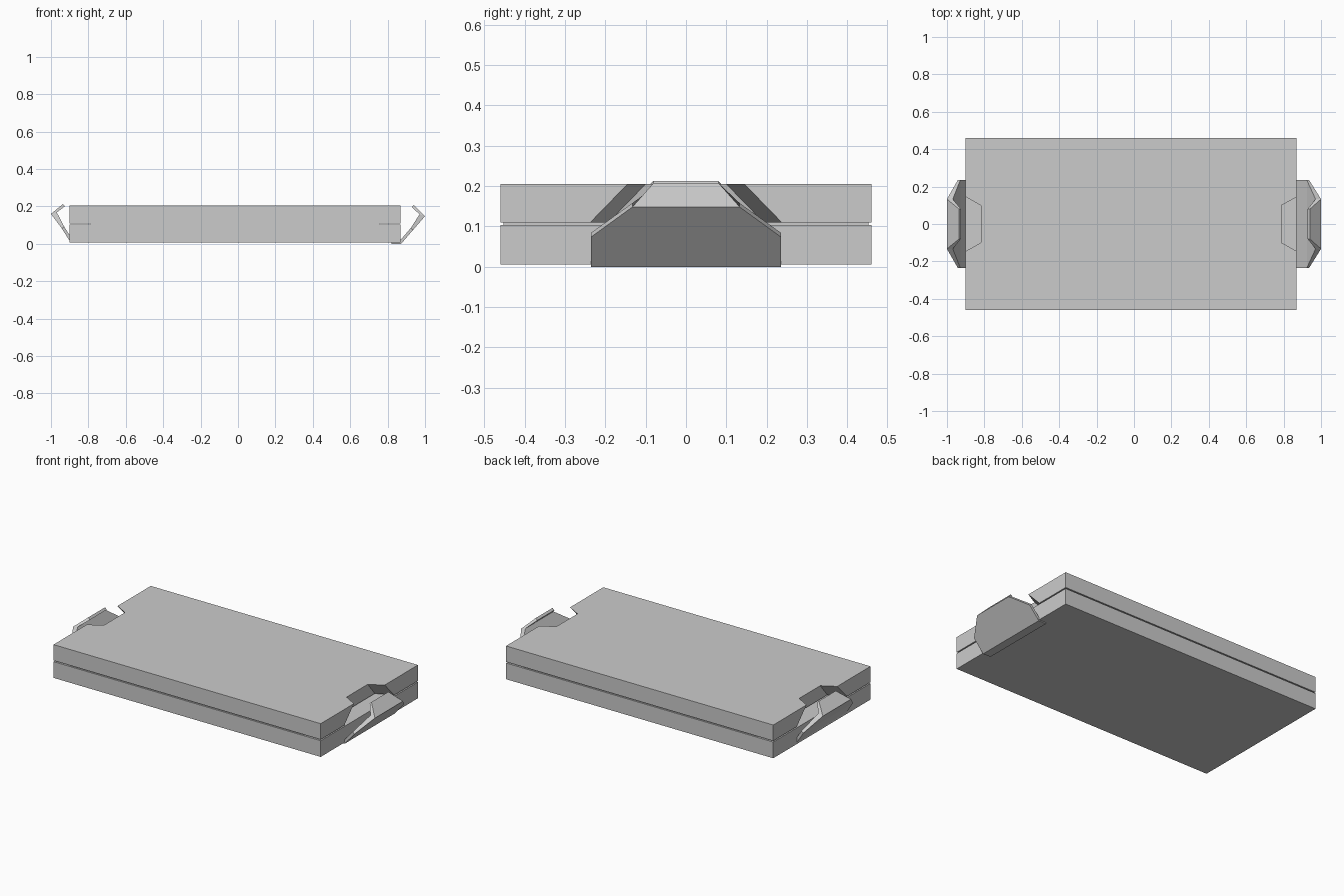
import bpy, bmesh

if "Cube" in bpy.data.objects:
    bpy.data.objects.remove(bpy.data.objects["Cube"])

X0, X1, HY = -0.90, 0.87, 0.46


def new_object(name, bm):
    mesh = bpy.data.meshes.new(name)
    bm.to_mesh(mesh)
    bm.free()
    obj = bpy.data.objects.new(name, mesh)
    bpy.context.collection.objects.link(obj)
    return obj


def loft(name, bottom, top):
    """Closed solid between two matching loops of points."""
    bm = bmesh.new()
    a = [bm.verts.new(p) for p in bottom]
    b = [bm.verts.new(p) for p in top]
    n = len(a)
    bm.faces.new(a)
    bm.faces.new(b)
    for i in range(n):
        j = (i + 1) % n
        bm.faces.new((a[i], a[j], b[j], b[i]))
    bmesh.ops.recalc_face_normals(bm, faces=bm.faces)
    return new_object(name, bm)


def box(name, x0, x1, hy, z0, z1):
    ring = [(x0, -hy), (x1, -hy), (x1, hy), (x0, hy)]
    return loft(name, [(x, y, z0) for x, y in ring], [(x, y, z1) for x, y in ring])


def clip(name, side, rows):
    """Bent sheet: rows of (distance from centre, half width, height)."""
    bm = bmesh.new()
    pairs = [[bm.verts.new((side * x, s * w, z)) for s in (-side, side)] for x, w, z in rows]
    for (a, b), (c, d) in zip(pairs, pairs[1:]):
        bm.faces.new((a, b, d, c))
    obj = new_object(name, bm)
    mod = obj.modifiers.new("thickness", 'SOLIDIFY')
    mod.thickness = 0.016
    mod.offset = -1
    mod.use_even_offset = True


def notch(lid, name, side, edge, inner):
    """Flared cut-out in the end of the lid, slightly undercut at the back."""
    loops = []
    for z, half, back in ((0.10, 0.247, inner - 0.02), (0.21, 0.14, inner)):
        out = edge + 0.05
        loops.append([(side * x, y, z) for x, y in (
            (out, -half), (out, half), (edge, half),
            (back, half - 0.045), (back, -half + 0.045), (edge, -half))])
    cutter = loft(name, *loops)
    cutter.hide_render = True
    cutter.hide_set(True)
    cutter.display_type = 'WIRE'
    mod = lid.modifiers.new(name, 'BOOLEAN')
    mod.object = cutter
    mod.operation = 'DIFFERENCE'
    mod.solver = 'EXACT'


# two halves of the case and the recessed seam between them
box("case_base", X0, X1, HY, 0.006, 0.103)
lid = box("case_lid", X0, X1, HY, 0.110, 0.205)
box("seam_core", -0.79, 0.76, HY - 0.008, 0.095, 0.118)

# finger notches in the lid ends
notch(lid, "right_notch_cutter", 1, 0.87, 0.79)
notch(lid, "left_notch_cutter", -1, 0.90, 0.82)

# bent end clips
clip("right_clip", 1, [(0.82, 0.235, 0.0), (0.872, 0.235, 0.0), (0.936, 0.235, 0.074),
                       (1.0, 0.133, 0.148), (0.94, 0.08, 0.208)])
clip("left_clip", -1, [(0.895, 0.235, 0.008), (0.942, 0.235, 0.082),
                       (1.0, 0.133, 0.16), (0.936, 0.08, 0.213)])
